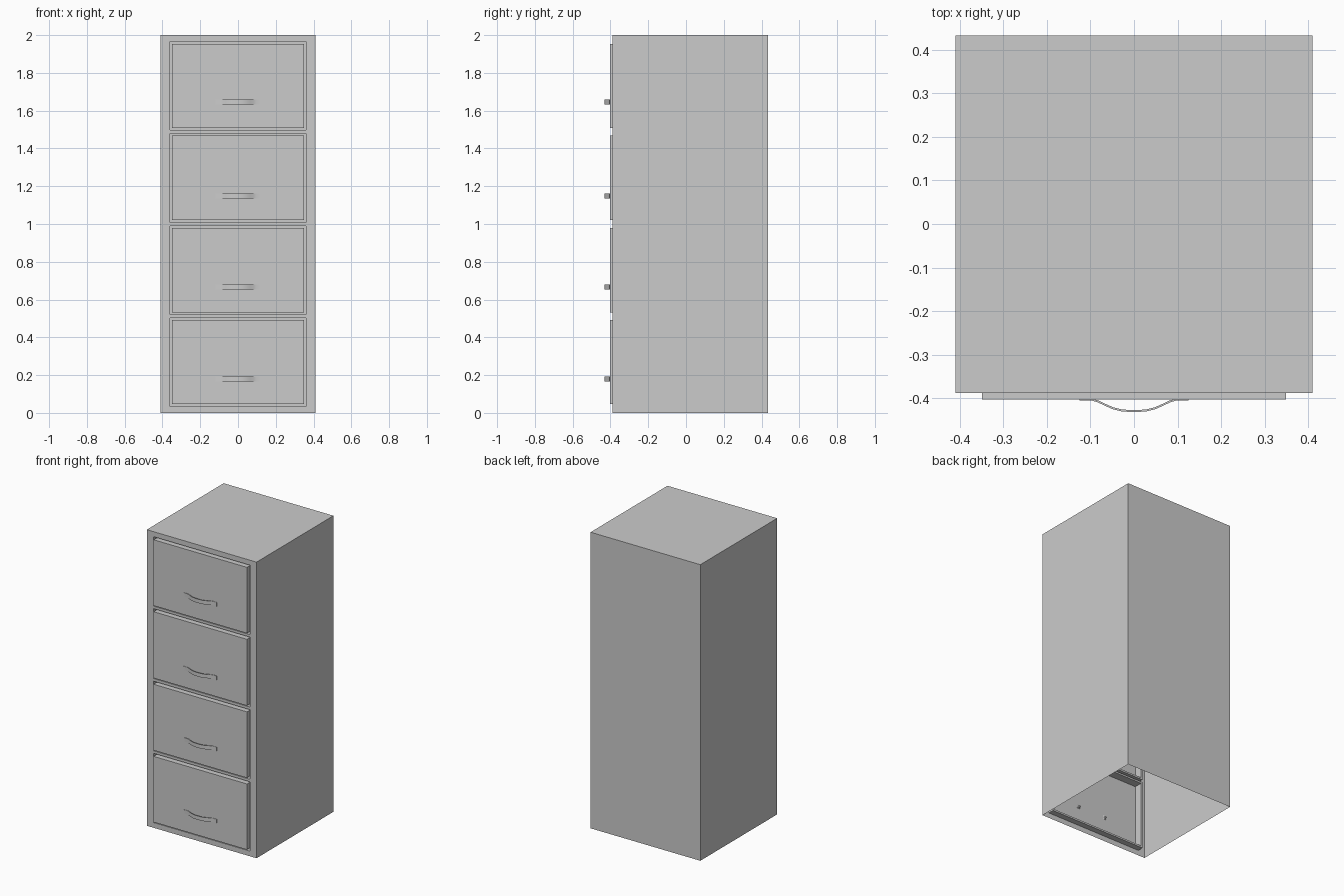
import bpy, bmesh, math
from mathutils import Matrix

if "Cube" in bpy.data.objects:
    bpy.data.objects.remove(bpy.data.objects["Cube"])

W, FRONT, BACK, H = 0.41, -0.388, 0.433, 2.0
OPENINGS = [(0.035, 0.503), (0.52, 0.99), (1.008, 1.48), (1.497, 1.966)]
HANDLE_Z = [0.18, 0.667, 1.148, 1.645]


def finish(name, bm):
    bmesh.ops.remove_doubles(bm, verts=bm.verts, dist=1e-5)
    bmesh.ops.recalc_face_normals(bm, faces=bm.faces)
    me = bpy.data.meshes.new(name)
    bm.to_mesh(me)
    bm.free()
    ob = bpy.data.objects.new(name, me)
    bpy.context.collection.objects.link(ob)
    return ob


def quad(bm, *pts):
    return bm.faces.new([bm.verts.new(p) for p in pts])


def rect(x, z0, z1, y):
    return [(-x, y, z0), (x, y, z0), (x, y, z1), (-x, y, z1)]


# Cabinet shell: thin sheet metal, open underneath, with four front openings
bm = bmesh.new()
xs = [-W, -0.36, 0.36, W]
zs = [0] + [z for o in OPENINGS for z in o] + [H]
for i in range(3):
    for j in range(len(zs) - 1):
        if i == 1 and j % 2 == 1:
            continue
        a, b, c, d = xs[i], xs[i + 1], zs[j], zs[j + 1]
        quad(bm, (a, FRONT, c), (b, FRONT, c), (b, FRONT, d), (a, FRONT, d))
for s in (1, -1):
    quad(bm, (s * W, FRONT, 0), (s * W, BACK, 0), (s * W, BACK, H), (s * W, FRONT, H))
quad(bm, (W, BACK, 0), (-W, BACK, 0), (-W, BACK, H), (W, BACK, H))
quad(bm, (-W, FRONT, H), (W, FRONT, H), (W, BACK, H), (-W, BACK, H))
finish("cabinet_shell", bm)

# Drawer fronts: recess channel around a raised panel
for n, (z0, z1) in enumerate(OPENINGS, 1):
    bm = bmesh.new()
    loops = [rect(0.36, z0, z1, FRONT),
             rect(0.36, z0, z1, FRONT + 0.04),
             rect(0.349, z0 + 0.012, z1 - 0.012, FRONT + 0.04),
             rect(0.349, z0 + 0.012, z1 - 0.012, -0.403)]
    for a, b in zip(loops, loops[1:]):
        for k in range(4):
            m = (k + 1) % 4
            quad(bm, a[k], a[m], b[m], b[k])
    panel = quad(bm, *loops[-1])
    ob = finish(f"drawer_front_{n}", bm)
    # keep the visible panel facing forward
    if ob.data.polygons[-1].normal.y > 0:
        ob.data.flip_normals()

# Bowed strap handles with flat feet, plus small screws behind the panel
half = [(-0.125, -0.4035), (-0.096, -0.4035), (-0.082, -0.408), (-0.065, -0.416),
        (-0.048, -0.4235), (-0.03, -0.428), (-0.012, -0.4295)]
path = half + [(-x, y) for x, y in reversed(half)]
T, HZ = 0.0022, 0.013
for n, z in enumerate(HANDLE_Z, 1):
    bm = bmesh.new()
    rings = []
    for i, (x, y) in enumerate(path):
        p, q = path[max(i - 1, 0)], path[min(i + 1, len(path) - 1)]
        dx, dy = q[0] - p[0], q[1] - p[1]
        l = math.hypot(dx, dy)
        nx, ny = -dy / l * T, dx / l * T
        rings.append([bm.verts.new((x + s * nx, y + s * ny, z + t * HZ))
                      for s, t in ((-1, -1), (-1, 1), (1, 1), (1, -1))])
    for a, b in zip(rings, rings[1:]):
        for k in range(4):
            m = (k + 1) % 4
            bm.faces.new((a[k], a[m], b[m], b[k]))
    bm.faces.new(rings[0])
    bm.faces.new(rings[-1])
    ob = finish(f"handle_{n}", bm)
    bpy.context.view_layer.objects.active = ob
    ob.select_set(True)
    bpy.ops.object.shade_smooth_by_angle(angle=math.radians(30))
    ob.select_set(False)

    bm = bmesh.new()
    for x in (-0.105, 0.105):
        bmesh.ops.create_cone(bm, cap_ends=True, segments=8, radius1=0.009, radius2=0.004,
                              depth=0.012, matrix=Matrix.Translation((x, -0.397, z))
                              @ Matrix.Rotation(-math.pi / 2, 4, 'X'))
    finish(f"handle_screws_{n}", bm)
